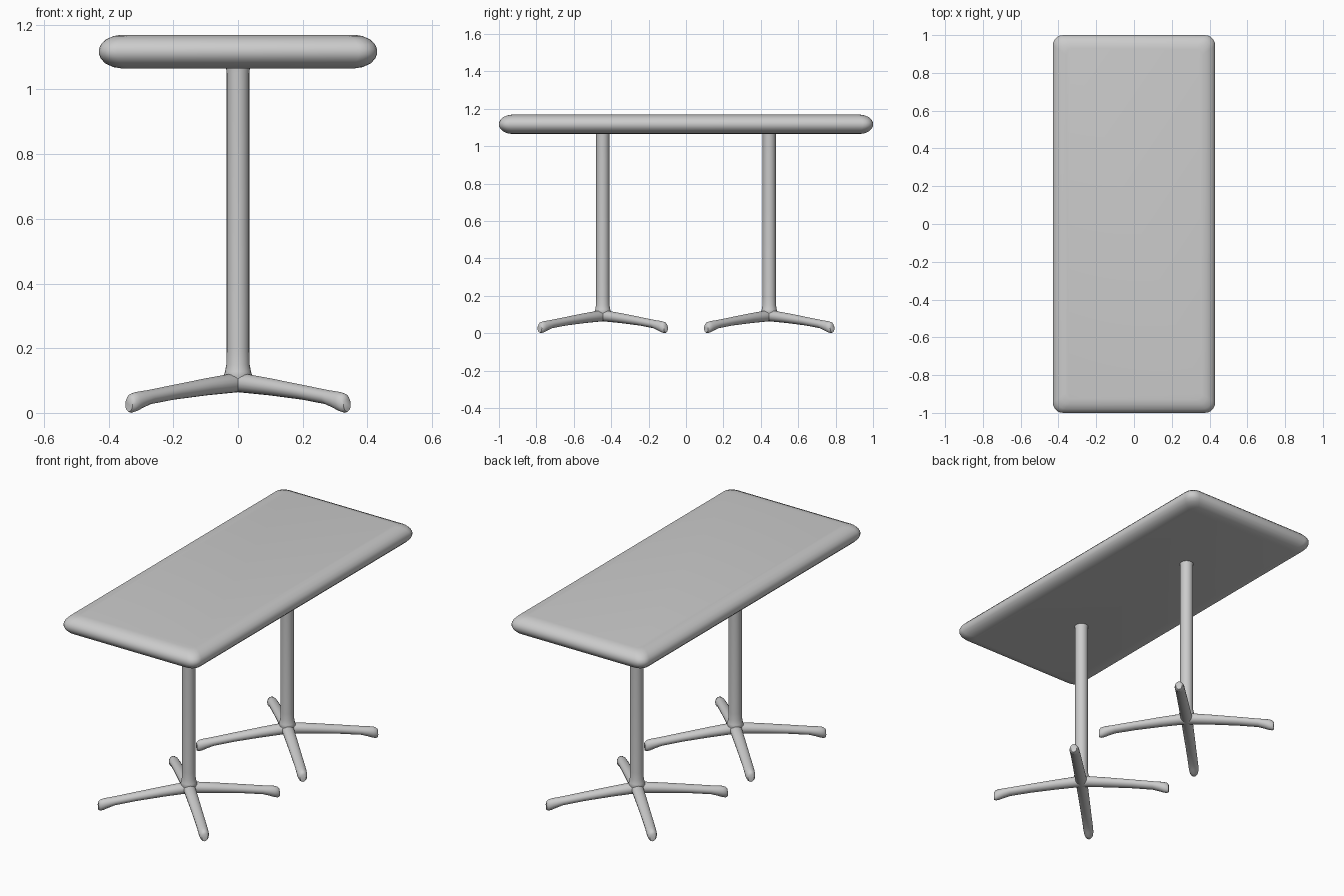
import bpy, bmesh
from math import sin, cos, pi, radians
from mathutils import Matrix, Vector

if "Cube" in bpy.data.objects:
    bpy.data.objects.remove(bpy.data.objects["Cube"])


def loft(name, rings):
    """Skin a list of equal-length point rings and cap both ends."""
    bm = bmesh.new()
    loops = [[bm.verts.new(p) for p in ring] for ring in rings]
    n = len(loops[0])
    for a, b in zip(loops, loops[1:]):
        for i in range(n):
            j = (i + 1) % n
            bm.faces.new((a[i], a[j], b[j], b[i]))
    bm.faces.new(loops[0])
    bm.faces.new(loops[-1])
    bmesh.ops.recalc_face_normals(bm, faces=bm.faces)
    mesh = bpy.data.meshes.new(name)
    bm.to_mesh(mesh)
    bm.free()
    obj = bpy.data.objects.new(name, mesh)
    bpy.context.collection.objects.link(obj)
    bpy.ops.object.select_all(action='DESELECT')
    obj.select_set(True)
    bpy.context.view_layer.objects.active = obj
    bpy.ops.object.shade_smooth_by_angle(angle=radians(50))
    return obj


def rounded_rect(hx, hy, r, z, steps=5):
    """Rounded rectangle ring at height z."""
    pts = []
    for q, (sx, sy) in enumerate([(1, 1), (-1, 1), (-1, -1), (1, -1)]):
        for k in range(steps + 1):
            a = (q + k / steps) * pi / 2
            pts.append((sx * (hx - r) + r * cos(a), sy * (hy - r) + r * sin(a), z))
    return pts


# Table top: soft pillow edge made from inset rounded rectangles
half_edge = [(0.07, 0.052), (0.045, 0.048), (0.02, 0.037), (0.006, 0.022), (0.0, 0.008)]
edge = half_edge + [(inset, -dz) for inset, dz in reversed(half_edge)]
loft("table_top", [rounded_rect(0.43 - i, 1.0 - i, 0.055 - 0.3 * i, 1.117 + dz)
                   for i, dz in edge])

# Column profile (radius, height), flared where it meets the feet
column = [(0.030, 0.085), (0.044, 0.115), (0.040, 0.128), (0.036, 0.15),
          (0.035, 0.19), (0.035, 1.05), (0.038, 1.075)]

# Half of an arched foot beam: distance, bottom, top, half width
half_beam = [(0.0, 0.064, 0.125, 0.032), (0.14, 0.054, 0.107, 0.030),
             (0.28, 0.041, 0.087, 0.028), (0.39, 0.026, 0.071, 0.027),
             (0.425, 0.014, 0.067, 0.027), (0.45, 0.004, 0.064, 0.026),
             (0.467, 0.0, 0.059, 0.023), (0.477, 0.004, 0.048, 0.016)]
beam = [(-d, b, t, w) for d, b, t, w in reversed(half_beam[1:])] + half_beam


def beam_ring(d, bottom, top, w, turn, y, n=16):
    zc, h = (bottom + top) / 2, (top - bottom) / 2
    return [turn @ Vector((d, w * cos(2 * pi * k / n), zc + h * sin(2 * pi * k / n)))
            + Vector((0, y, 0)) for k in range(n)]


# Two pedestals, each a column on two crossed diagonal beams
for label, y in (("front", -0.445), ("back", 0.445)):
    loft(label + "_column",
         [[(r * cos(2 * pi * k / 24), y + r * sin(2 * pi * k / 24), z) for k in range(24)]
          for r, z in column])
    for side, angle in (("left", 135), ("right", 45)):
        turn = Matrix.Rotation(radians(angle), 3, 'Z')
        loft(f"{label}_{side}_foot_beam", [beam_ring(*s, turn, y) for s in beam])
